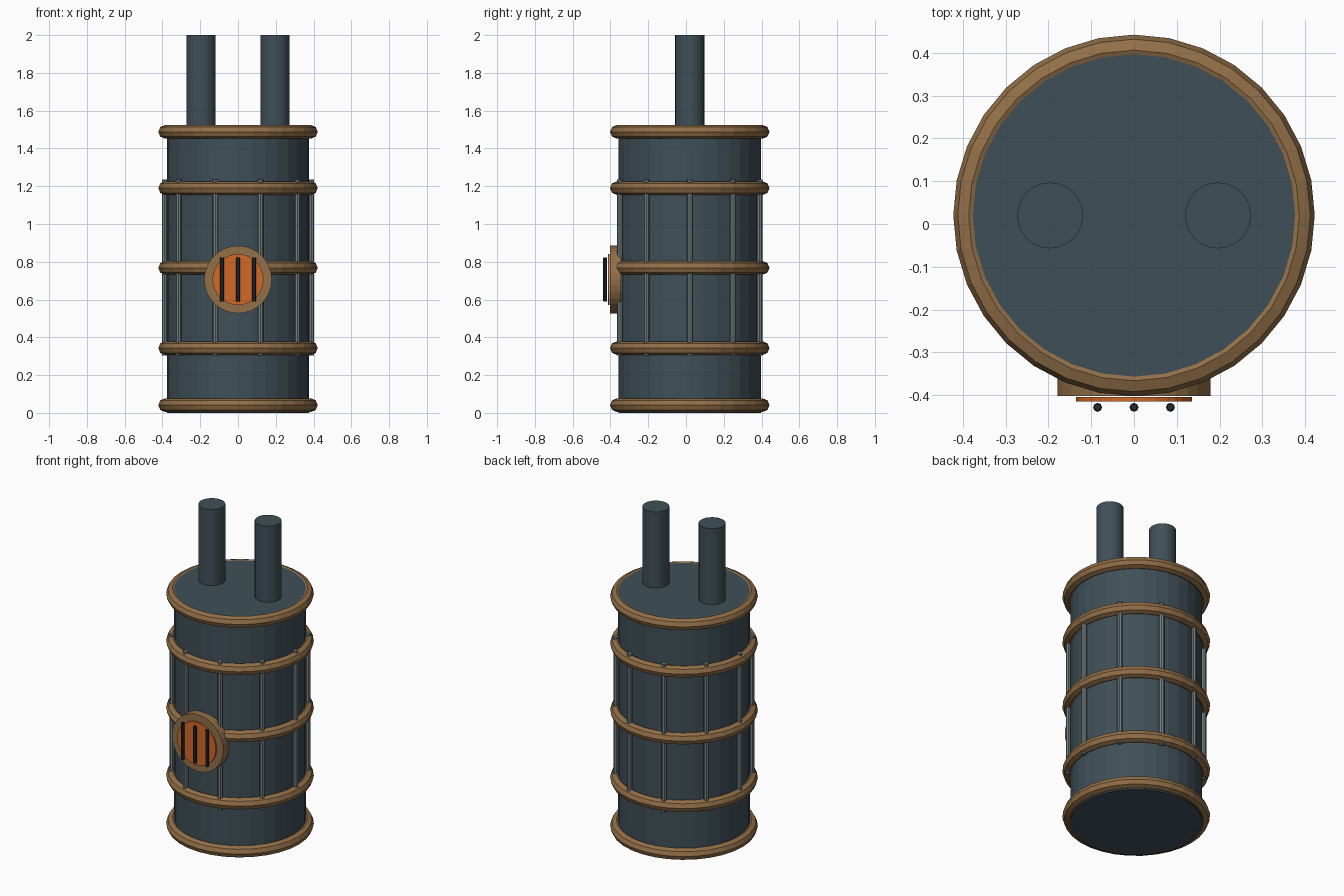
import bpy
import math
from mathutils import Vector

if "Cube" in bpy.data.objects:
    bpy.data.objects.remove(bpy.data.objects["Cube"], do_unlink=True)

CY = 0.02  # y of the tank axis


def material(name, r, g, b):
    m = bpy.data.materials.new(name)
    m.use_nodes = True
    m.diffuse_color = (r, g, b, 1)
    m.node_tree.nodes["Principled BSDF"].inputs["Base Color"].default_value = (r, g, b, 1)
    return m


steel = material("blue grey steel", 0.05, 0.078, 0.097)
bronze = material("bronze", 0.29, 0.16, 0.065)
rod_grey = material("rod grey", 0.17, 0.215, 0.22)
glow = material("glowing orange", 0.65, 0.14, 0.02)
dark = material("dark iron", 0.017, 0.026, 0.034)


def finish(name, mat):
    ob = bpy.context.object
    ob.name = name
    ob.data.materials.append(mat)
    return ob


def cylinder(name, mat, radius, start, end, sides):
    a, b = Vector(start), Vector(end)
    turn = (b - a).to_track_quat('Z', 'Y').to_euler()
    bpy.ops.mesh.primitive_cylinder_add(vertices=sides, radius=radius, depth=(b - a).length,
                                        location=(a + b) / 2, rotation=turn)
    return finish(name, mat)


# Tank body
cylinder("tank_body", steel, 0.377, (0, CY, 0), (0, CY, 1.52), 32)

# Hoops around the tank
for i, z in enumerate((0.041, 0.343, 0.768, 1.19, 1.488)):
    bpy.ops.mesh.primitive_torus_add(location=(0, CY, z), major_radius=0.386, minor_radius=0.036,
                                     major_segments=32, minor_segments=8)
    finish(f"hoop_{i + 1}", bronze)

# Upright rods spaced evenly, with a gap at the front for the hatch
for i in range(10):
    a = math.radians(18 + 36 * i)
    x, y = 0.388 * math.sin(a), CY - 0.388 * math.cos(a)
    cylinder(f"upright_rod_{i + 1}", rod_grey, 0.015, (x, y, 0.303), (x, y, 1.235), 8)

# Chimney pipes
for side, x in (("right", -0.196), ("left", 0.196)):
    cylinder(f"{side}_pipe", steel, 0.077, (x, CY, 1.48), (x, CY, 2), 24)

# Furnace hatch: rim, glowing pane and grille
HZ = 0.706
rim = cylinder("hatch_rim", bronze, 0.179, (0, -0.345, HZ), (0, -0.402, HZ), 32)
cylinder("hatch_glow", glow, 0.135, (0, -0.404, HZ), (0, -0.414, HZ), 32)
for i in (-1, 0, 1):
    x = 0.085 * i
    bar = cylinder(f"grille_bar_{i + 2}", dark, 0.0105, (x, -0.428, HZ - 0.117), (x, -0.428, HZ + 0.117), 8)
    bevel = bar.modifiers.new("rounded ends", 'BEVEL')
    bevel.width = 0.003
    bevel.limit_method = 'ANGLE'
    bevel.angle_limit = math.radians(60)
